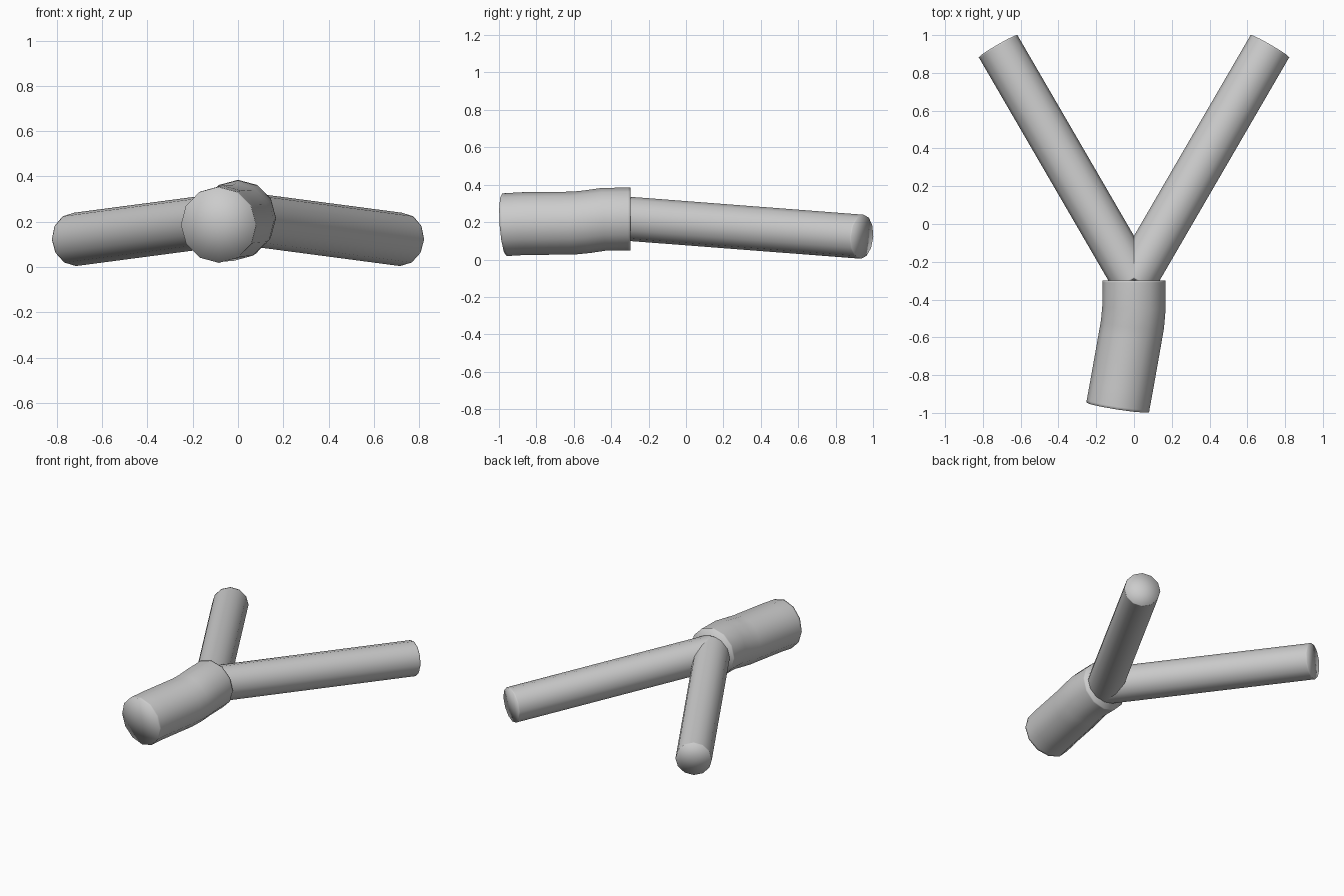
import bpy, bmesh
from math import sin, cos, pi
from mathutils import Vector

if "Cube" in bpy.data.objects:
    bpy.data.objects.remove(bpy.data.objects["Cube"])

SIDES = 12


def tube(name, rings, radius):
    """Skin a smooth 12-sided tube through (centre, normal) rings, capped with fans."""
    bm = bmesh.new()
    loops = []
    for centre, normal in rings:
        c, n = Vector(centre), Vector(normal).normalized()
        side = n.cross(Vector((0, 0, 1))).normalized()
        up = side.cross(n)
        loops.append([bm.verts.new(c + radius * (side * sin(2 * pi * i / SIDES)
                                                 + up * cos(2 * pi * i / SIDES)))
                      for i in range(SIDES)])
    for a, b in zip(loops, loops[1:]):
        for i in range(SIDES):
            j = (i + 1) % SIDES
            bm.faces.new((a[i], a[j], b[j], b[i]))
    for loop, (centre, _) in ((loops[0], rings[0]), (loops[-1], rings[-1])):
        mid = bm.verts.new(centre)
        for i in range(SIDES):
            bm.faces.new((loop[i], loop[(i + 1) % SIDES], mid))
    bmesh.ops.recalc_face_normals(bm, faces=bm.faces)
    for f in bm.faces:
        f.smooth = True
    mesh = bpy.data.meshes.new(name)
    bm.to_mesh(mesh)
    bm.free()
    obj = bpy.data.objects.new(name, mesh)
    bpy.context.collection.objects.link(obj)
    return obj


# Two straight prongs, with support loops close to each end
for name, s in (("left_prong", -1), ("right_prong", 1)):
    start, end = Vector((0, -0.298, 0.217)), Vector((s * 0.72, 0.942, 0.122))
    d = end - start
    tube(name, [(start + d * t, d) for t in (0, 0.006, 0.994, 1)], 0.118)

# Thick handle, bending slightly sideways and down towards its free end
tube("handle", [
    ((0, -0.298, 0.217), (0, -1, 0)),
    ((0, -0.31, 0.217), (0, -1, 0)),
    ((0, -0.44, 0.215), (-0.04, -1, -0.06)),
    ((-0.008, -0.53, 0.202), (-0.12, -1, -0.12)),
    ((-0.02, -0.60, 0.195), (-0.17, -1, -0.05)),
    ((-0.068, -0.87, 0.192), (-0.17, -1, -0.03)),
    ((-0.084, -0.957, 0.187), (-0.155, -1, -0.07)),
    ((-0.086, -0.971, 0.186), (-0.155, -1, -0.07)),
], 0.168)
